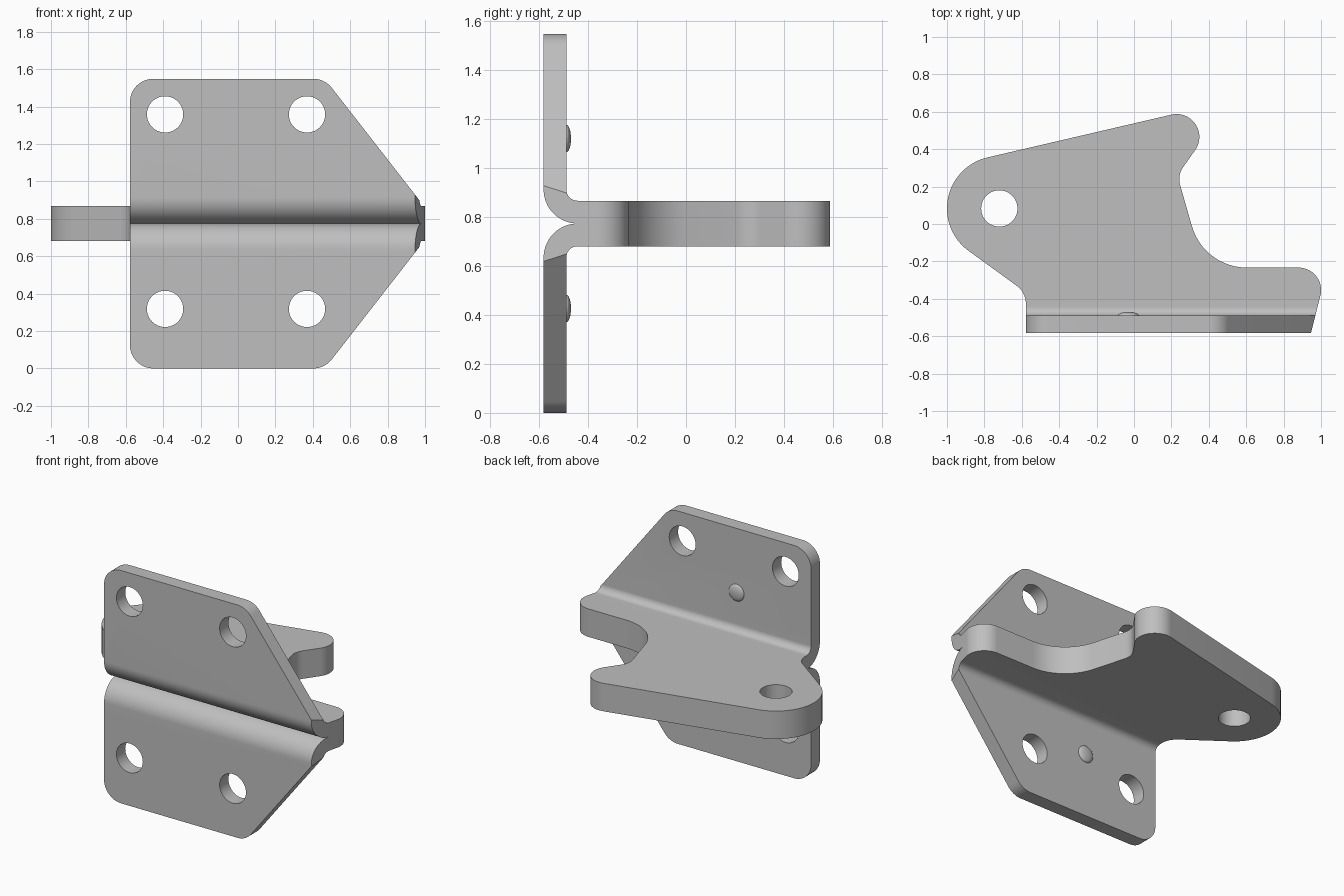
import bpy, bmesh
from math import sin, cos, atan2, tan, pi, ceil
from mathutils import Vector, Matrix

if "Cube" in bpy.data.objects:
    bpy.data.objects.remove(bpy.data.objects["Cube"], do_unlink=True)

MID = 0.774            # contact plane between the two angle plates
THICK = 0.093
FRONT = -0.582
BACK = 0.6
BEND = 0.139           # outer bend radius

steel = bpy.data.materials.new("grey_steel")
steel.use_nodes = True
colour = (0.52, 0.52, 0.52, 1)
steel.diffuse_color = colour
steel.node_tree.nodes["Principled BSDF"].inputs["Base Color"].default_value = colour


def rounded(corners):
    """Outline through (u, v, radius) corners, each rounded by its radius."""
    pts = []
    for i, (u, v, r) in enumerate(corners):
        p = Vector((u, v))
        if r == 0:
            pts.append(p)
            continue
        a = (Vector(corners[i - 1][:2]) - p).normalized()
        b = (Vector(corners[(i + 1) % len(corners)][:2]) - p).normalized()
        half = a.angle(b) / 2
        centre = p + (a + b).normalized() * r / sin(half)
        start = p + a * r / tan(half) - centre
        end = p + b * r / tan(half) - centre
        sweep = atan2(start.x * end.y - start.y * end.x, start.dot(end))
        n = ceil(abs(sweep) / 0.1)
        for k in range(n + 1):
            pts.append(centre + Matrix.Rotation(sweep * k / n, 2) @ start)
    return pts


def finish(bm, name):
    bmesh.ops.recalc_face_normals(bm, faces=bm.faces)
    mesh = bpy.data.meshes.new(name)
    bm.to_mesh(mesh)
    bm.free()
    mesh.materials.append(steel)
    obj = bpy.data.objects.new(name, mesh)
    bpy.context.collection.objects.link(obj)
    return obj


def prism(name, pts, place, travel):
    """Extrude a closed outline; place maps (u, v) into space."""
    bm = bmesh.new()
    face = bm.faces.new([bm.verts.new(place(p)) for p in pts])
    new = bmesh.ops.extrude_face_region(bm, geom=[face])["geom"]
    bmesh.ops.translate(bm, vec=travel, verts=[g for g in new if isinstance(g, bmesh.types.BMVert)])
    return finish(bm, name)


def select(obj):
    bpy.ops.object.select_all(action="DESELECT")
    obj.select_set(True)
    bpy.context.view_layer.objects.active = obj


def cut(obj, tool, operation):
    mod = obj.modifiers.new(operation.lower(), "BOOLEAN")
    mod.operation = operation
    mod.solver = "EXACT"
    mod.object = tool
    select(obj)
    bpy.ops.object.modifier_apply(modifier=mod.name)
    bpy.data.objects.remove(tool, do_unlink=True)


def drill(obj, position, axis_rotation):
    bm = bmesh.new()
    bmesh.ops.create_cone(bm, cap_ends=True, segments=56, radius1=0.097, radius2=0.097, depth=0.4,
                          matrix=Matrix.Translation(position) @ axis_rotation)
    cut(obj, finish(bm, "drill"), "DIFFERENCE")


# Outline of the arm seen from above
plan = rounded([
    (-0.578, -0.7, 0), (0.917, -0.7, 0), (1.034, -0.233, 0.12),
    (0.373, -0.233, 0.305), (0.232, 0.26, 0.11), (0.511, 0.657, 0.122),
    (-1.381, 0.217, 0.28), (-0.578, -0.366, 0.12)])

# Outline of the mounting flange, heights measured from the contact plane
flange = rounded([
    (-1.1, -0.1, 0), (1.1, -0.1, 0), (1.1, 0.096, 0), (0.99, 0.099, 0),
    (0.464, MID, 0.123), (-0.578, MID, 0.125), (-0.578, 0.2, 0), (-1.1, 0.2, 0)])

# Bent sheet section: (depth, height)
section = rounded([
    (BACK, 0, 0), (FRONT, 0, BEND), (FRONT, 0.9, 0), (FRONT + THICK, 0.9, 0),
    (FRONT + THICK, THICK, BEND - THICK), (BACK, THICK, 0)])

upright = Matrix.Identity(4)
lengthwise = Matrix.Rotation(pi / 2, 4, "X")

for label, side, hole_z in (("upper", 1, 1.358), ("lower", -1, 0.318)):
    # Bent plate trimmed to both outlines
    plate = prism(label + "_angle_plate", section,
                  lambda p: (-1.2, p.x, MID + side * p.y), (2.4, 0, 0))
    cut(plate, prism("plan_trim", plan, lambda p: (p.x, p.y, -0.5), (0, 0, 3)), "INTERSECT")
    cut(plate, prism("flange_trim", flange,
                     lambda p: (p.x, -1, MID + side * p.y), (0, 2, 0)), "INTERSECT")

    # Bolt holes in the flange and pivot hole in the arm
    for x in (-0.39, 0.369):
        drill(plate, (x, FRONT, hole_z), lengthwise)
    drill(plate, (-0.72, 0.083, MID), upright)
    select(plate)
    bpy.ops.object.shade_smooth_by_angle(angle=0.5)

    # Small raised pip on the rear of the flange
    bm = bmesh.new()
    bmesh.ops.create_uvsphere(bm, u_segments=32, v_segments=16, radius=1)
    bmesh.ops.transform(bm, verts=bm.verts, matrix=Matrix.Translation(
        (-0.03, FRONT + THICK, MID + side * 0.347)) @ lengthwise @ Matrix.Diagonal((0.056, 0.056, 0.019, 1)))
    pip = finish(bm, label + "_pip")
    select(pip)
    bpy.ops.object.shade_smooth_by_angle(angle=0.8)
